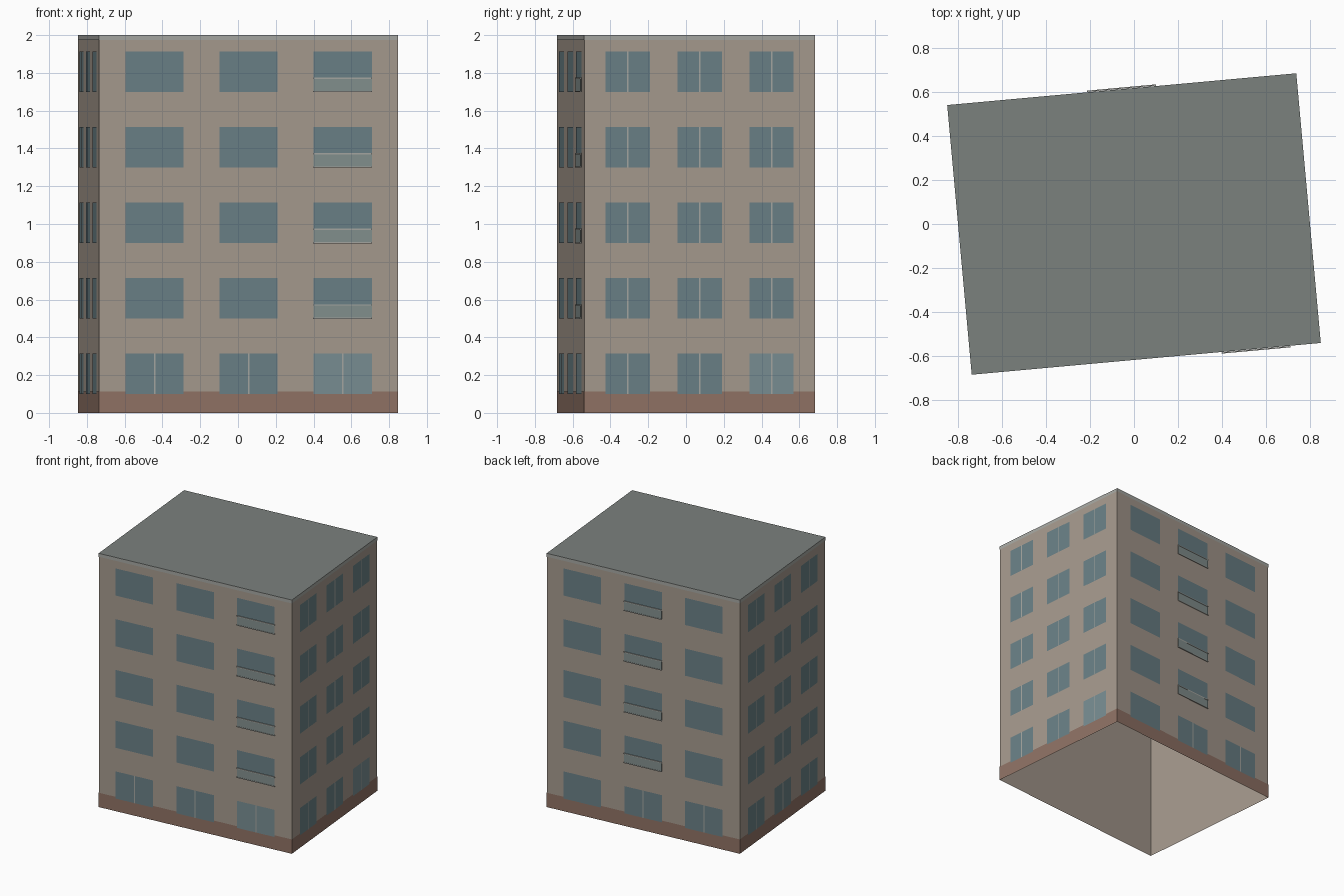
import bpy, bmesh, math
from mathutils import Matrix, Vector

if "Cube" in bpy.data.objects:
    bpy.data.objects.remove(bpy.data.objects["Cube"])

W, D, H = 1.588, 1.226, 2.0
TURN = Matrix.Rotation(math.radians(5.2), 4, 'Z')
SIDES = {'front': 0, 'right': 1, 'back': 2, 'left': 3}


def material(name, rgb):
    m = bpy.data.materials.new(name)
    m.diffuse_color = [(c / 255) ** 2.2 for c in rgb] + [1]
    m.use_nodes = True
    m.node_tree.nodes["Principled BSDF"].inputs["Base Color"].default_value = m.diffuse_color
    return m


WALL = material('plaster', (165, 153, 141))
BASE = material('plinth_brown', (143, 114, 101))
TRIM = material('trim_grey', (165, 166, 161))
ROOF = material('roof_grey', (122, 128, 125))
GLASS = material('glass', (106, 128, 134))
PALE = material('pale_glass', (120, 141, 146))
RAIL = material('balcony_panel', (130, 143, 141))


def at(side, u, z, out):
    """Point on a facade: u along it, z up, out from the wall."""
    i = SIDES[side]
    depth = (W if i % 2 else D) / 2
    p = Matrix.Rotation(i * math.pi / 2, 4, 'Z') @ Vector((u, -depth - out, z))
    return TURN @ p


class Part:
    """Collects quads and thin boxes into one object."""
    def __init__(self, name, mat):
        self.name, self.mat, self.bm = name, mat, bmesh.new()

    def quad(self, pts):
        self.bm.faces.new([self.bm.verts.new(p) for p in pts])

    def panel(self, side, u, z0, z1, width, out):
        h = width / 2
        self.quad([at(side, u + a * h, z, out) for a, z in
                   ((-1, z0), (1, z0), (1, z1), (-1, z1))])

    def box(self, side, u, z0, z1, width, o0, o1):
        h = width / 2
        self.panel(side, u, z0, z1, width, o1)
        for z, s in ((z1, 1), (z0, -1)):
            self.quad([at(side, u - s * h, z, o1), at(side, u + s * h, z, o1),
                       at(side, u + s * h, z, o0), at(side, u - s * h, z, o0)])
        for s in (-1, 1):
            self.quad([at(side, u + s * h, z0, o1 if s > 0 else o0),
                       at(side, u + s * h, z0, o0 if s > 0 else o1),
                       at(side, u + s * h, z1, o0 if s > 0 else o1),
                       at(side, u + s * h, z1, o1 if s > 0 else o0)])

    def ring(self, z0, z1, out):
        for side, i in SIDES.items():
            self.panel(side, 0, z0, z1, (D if i % 2 else W) + 2 * out, out)

    def finish(self):
        bmesh.ops.remove_doubles(self.bm, verts=self.bm.verts, dist=1e-5)
        me = bpy.data.meshes.new(self.name)
        self.bm.to_mesh(me)
        self.bm.free()
        me.materials.append(self.mat)
        bpy.context.collection.objects.link(bpy.data.objects.new(self.name, me))


walls, plinth = Part('walls', WALL), Part('plinth', BASE)
cornice, roof = Part('cornice', TRIM), Part('roof', ROOF)
windows, pale = Part('windows', GLASS), Part('shop_windows', PALE)
mullions, panels = Part('mullions', TRIM), Part('balcony_panels', RAIL)
rails = Part('balcony_rails', TRIM)

# shell, open underneath
walls.ring(0, H, 0)
plinth.ring(0, 0.113, 0.0015)
cornice.ring(1.973, H, 0.0015)
e = 0.0015
roof.quad([TURN @ Vector((a * (W / 2 + e), b * (D / 2 + e), H))
           for a, b in ((-1, -1), (1, -1), (1, 1), (-1, 1))])

# windows, mullions and shallow balconies
BALCONY = {'front': 1, 'back': 0}
for side, i in SIDES.items():
    wide = i % 2 == 0
    step, width = (0.5, 0.31) if wide else (0.382, 0.236)
    for floor in range(5):
        z0 = 0.1 + 0.4 * floor
        z1 = z0 + 0.214
        for col in (-1, 0, 1):
            u = col * step
            lit = floor == 0 and col == 1 and side in ('front', 'right')
            (pale if lit else windows).panel(side, u, z0, z1, width, 0.003)
            # the back face runs from +x to -x, so its plain window is col -1
            plain = side == 'back' and col == -1
            if not wide or (floor == 0 and not plain):
                mullions.panel(side, u, z0, z1, 0.008, 0.0045)
            if floor and BALCONY.get(side) == col:
                panels.box(side, u, z0 + 0.004, z0 + 0.068, width, 0.003, 0.007)
                rails.box(side, u, z0 + 0.068, z0 + 0.075, width + 0.004, 0.003, 0.009)
                rails.box(side, u, z0 - 0.002, z0 + 0.004, width + 0.004, 0.003, 0.009)

for part in (walls, plinth, cornice, roof, windows, pale, mullions, panels, rails):
    part.finish()
